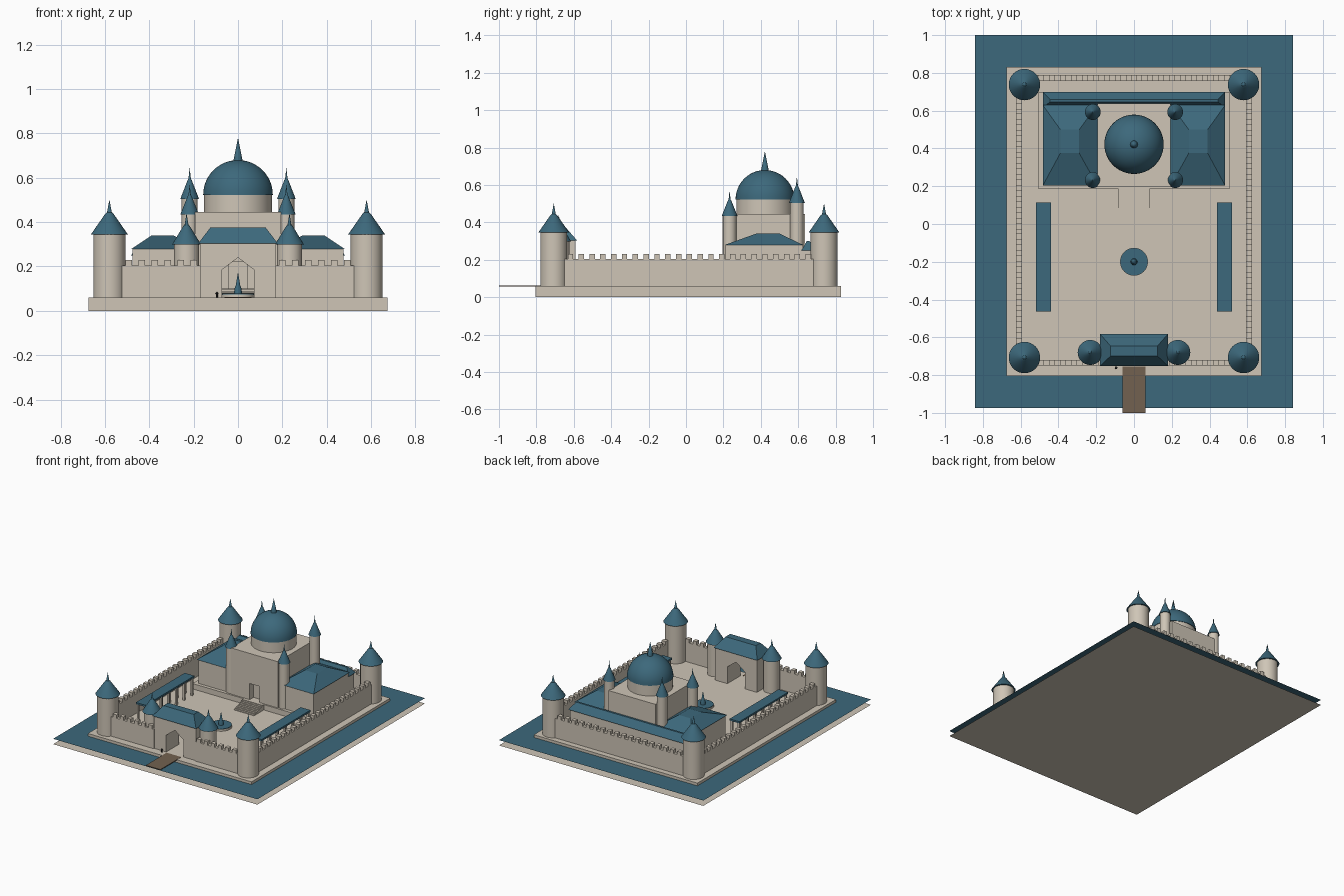
import bpy, bmesh, math

cube = bpy.data.objects.get("Cube")
if cube:
    bpy.data.objects.remove(cube, do_unlink=True)


def material(name, rgb):
    m = bpy.data.materials.new(name)
    m.use_nodes = True
    m.diffuse_color = (*rgb, 1)
    m.node_tree.nodes["Principled BSDF"].inputs["Base Color"].default_value = (*rgb, 1)
    return m


STONE = material("pale stone", (0.62, 0.56, 0.47))
BLUE = material("slate blue", (0.046, 0.14, 0.20))
WOOD = material("brown wood", (0.17, 0.12, 0.08))
DARK = material("dark iron", (0.02, 0.02, 0.02))


def finish(bm, name, mat, smooth=False):
    bmesh.ops.recalc_face_normals(bm, faces=bm.faces)
    mesh = bpy.data.meshes.new(name)
    bm.to_mesh(mesh)
    bm.free()
    mesh.materials.append(mat)
    ob = bpy.data.objects.new(name, mesh)
    bpy.context.collection.objects.link(ob)
    if smooth:
        bpy.ops.object.select_all(action='DESELECT')
        ob.select_set(True)
        bpy.context.view_layer.objects.active = ob
        bpy.ops.object.shade_smooth_by_angle(angle=math.radians(35))
    return ob


def add_box(bm, xs, ys, zs):
    v = [bm.verts.new((x, y, z)) for z in zs for x, y in
         zip((xs[0], xs[1], xs[1], xs[0]), (ys[0], ys[0], ys[1], ys[1]))]
    bm.faces.new(v[:4])
    bm.faces.new(v[4:])
    for i in range(4):
        j = (i + 1) % 4
        bm.faces.new((v[i], v[j], v[j + 4], v[i + 4]))
    return v


def box(name, mat, xs, ys, zs):
    bm = bmesh.new()
    add_box(bm, xs, ys, zs)
    return finish(bm, name, mat)


def hip_roof(name, xs, ys, zs, top_x, top_y):
    # box whose upper rectangle is drawn in
    bm = bmesh.new()
    v = add_box(bm, xs, ys, zs)
    for vert in v[4:]:
        vert.co.x = top_x[0] if vert.co.x == v[0].co.x else top_x[1]
        vert.co.y = top_y[0] if vert.co.y == v[0].co.y else top_y[1]
    return finish(bm, name, BLUE)


def plane(name, mat, xs, ys, z):
    bm = bmesh.new()
    bm.faces.new([bm.verts.new((x, y, z)) for x, y in
                  ((xs[0], ys[0]), (xs[1], ys[0]), (xs[1], ys[1]), (xs[0], ys[1]))])
    mesh = finish(bm, name, mat).data
    if mesh.polygons[0].normal.z < 0:
        mesh.flip_normals()


def lathe(name, mat, x, y, profile, sides=32):
    bm = bmesh.new()
    rings = []
    for r, z in profile:
        n = sides if r > 0 else 1
        rings.append([bm.verts.new((x + r * math.cos(math.tau * i / sides),
                                    y + r * math.sin(math.tau * i / sides), z)) for i in range(n)])
    for a, b in zip(rings, rings[1:]):
        for i in range(sides):
            j = (i + 1) % sides
            if len(b) == 1:
                bm.faces.new((a[i], a[j], b[0]))
            else:
                bm.faces.new((a[i], a[j], b[j], b[i]))
    for ring in (rings[0], rings[-1]):
        if len(ring) > 1:
            bm.faces.new(ring)
    return finish(bm, name, mat, True)


def prism(name, mat, outline, y0, y1):
    # x-z outline pushed along y
    bm = bmesh.new()
    face = bm.faces.new([bm.verts.new((x, y0, z)) for x, z in outline])
    ext = bmesh.ops.extrude_face_region(bm, geom=[face])
    for g in ext["geom"]:
        if isinstance(g, bmesh.types.BMVert):
            g.co.y = y1
    return finish(bm, name, mat)


def tower(name, x, y, r, top, roof_r, tip, base=0.06):
    h = tip - top
    lathe(name, STONE, x, y, [(r, base), (r, top)])
    lathe(name + "_roof", BLUE, x, y, [(roof_r, top - 0.005), (roof_r * 0.22, top + h * 0.58),
                                       (roof_r * 0.13, top + h * 0.62), (0, tip)])


def wall(name, start, end, fixed, along_x):
    # curtain wall with square merlons at an even pitch
    bm = bmesh.new()

    def piece(a, b, z0, z1):
        spans = ((a, b), fixed) if along_x else (fixed, (a, b))
        add_box(bm, *spans, (z0, z1))
    piece(start, end, 0.06, 0.205)
    count = round((end - start) / 0.057)
    pitch = (end - start) / count
    for i in range(count):
        a = start + (i + 0.25) * pitch
        piece(a, a + pitch / 2, 0.205, 0.23)
    finish(bm, name, STONE)


# ground, moat and terrace
plane("ground", STONE, (-0.843, 0.843), (-0.975, 1), 0)
plane("moat_water", BLUE, (-0.843, 0.843), (-0.975, 1), 0.04)
box("terrace", STONE, (-0.675, 0.675), (-0.805, 0.83), (0, 0.06))
box("bridge", WOOD, (-0.06, 0.06), (-1, -0.755), (0.057, 0.062))

# curtain walls and corner towers
wall("back_wall", -0.58, 0.58, (0.757, 0.788), True)
for side, s in (("left", 1), ("right", -1)):
    wall(side + "_wall", -0.704, 0.74, tuple(sorted((s * 0.592, s * 0.624))), False)
    a, b = sorted((s * 0.17, s * 0.58))
    wall(side + "_front_wall", a, b, (-0.75, -0.72), True)
    for end, y in (("front", -0.707), ("back", 0.738)):
        tower(f"{side}_{end}_tower", s * 0.58, y, 0.072, 0.35, 0.083, 0.502)
    tower(side + "_gate_tower", s * 0.232, -0.68, 0.056, 0.303, 0.066, 0.44)

# gatehouse with pointed passage
prism("gatehouse", STONE, [(-0.172, 0.06), (-0.072, 0.06), (-0.072, 0.185), (0, 0.24), (0.072, 0.185),
                           (0.072, 0.06), (0.172, 0.06), (0.172, 0.303), (-0.172, 0.303)], -0.743, -0.59)
hip_roof("gatehouse_roof", (-0.18, 0.18), (-0.752, -0.582), (0.303, 0.375), (-0.125, 0.125), (-0.7, -0.645))
lathe("gate_post", DARK, -0.095, -0.762, [(0.005, 0.06), (0.005, 0.075), (0.007, 0.08), (0, 0.086)], 8)

# palace plinth and entrance steps
box("palace_plinth", STONE, (-0.505, 0.505), (0.185, 0.7), (0.06, 0.1))
bm = bmesh.new()
STEPS = 8
for i in range(STEPS):
    add_box(bm, (-0.083, 0.083), (0.07 + 0.115 * i / STEPS, 0.185),
            (0.06 + 0.04 * i / STEPS, 0.06 + 0.04 * (i + 1) / STEPS))
finish(bm, "entrance_steps", STONE)

# main hall with recessed doorway
prism("hall_front", STONE, [(-0.194, 0.1), (-0.04, 0.1), (-0.04, 0.22), (0.04, 0.22), (0.04, 0.1),
                            (0.194, 0.1), (0.194, 0.445), (-0.194, 0.445)], 0.195, 0.24)
box("hall", STONE, (-0.194, 0.194), (0.24, 0.637), (0.1, 0.445))

# drum, dome and finial
lathe("dome_drum", STONE, 0, 0.422, [(0.153, 0.445), (0.153, 0.525)], 48)
dome = [(0.157 * math.cos(math.pi / 2 * i / 12), 0.523 + 0.157 * math.sin(math.pi / 2 * i / 12))
        for i in range(12)]
lathe("dome", BLUE, 0, 0.422, dome + [(0, 0.68)], 48)
lathe("dome_finial", BLUE, 0, 0.422, [(0.022, 0.67), (0.018, 0.69), (0, 0.78)], 12)

for side, s in (("left", 1), ("right", -1)):
    # palace wings
    span = sorted((s * 0.194, s * 0.475))
    box(side + "_wing", STONE, span, (0.21, 0.625), (0.1, 0.278))
    hip_roof(side + "_wing_roof", sorted((s * 0.194, s * 0.483)), (0.203, 0.63), (0.278, 0.34),
             sorted((s * 0.29, s * 0.39)), (0.375, 0.5))
    # minarets
    tower(side + "_front_minaret", s * 0.218, 0.233, 0.036, 0.44, 0.042, 0.572, 0.1)
    tower(side + "_back_minaret", s * 0.218, 0.593, 0.036, 0.51, 0.042, 0.647, 0.1)
    # courtyard arcades
    box(side + "_arcade_roof", BLUE, sorted((s * 0.439, s * 0.519)), (-0.463, 0.113), (0.19, 0.203))
    bm = bmesh.new()
    for x in (0.45, 0.508):
        for i in range(7):
            y = -0.45 + 0.55 * i / 6
            add_box(bm, sorted((s * x - 0.007, s * x + 0.007)), (y - 0.007, y + 0.007), (0.06, 0.19))
    finish(bm, side + "_arcade_posts", STONE)

# rear gallery
box("rear_gallery", STONE, (-0.475, 0.475), (0.625, 0.69), (0.1, 0.25))
hip_roof("rear_gallery_roof", (-0.483, 0.483), (0.618, 0.7), (0.25, 0.3), (-0.445, 0.445), (0.645, 0.66))

# courtyard fountain
lathe("fountain_basin", STONE, 0, -0.2, [(0.074, 0.06), (0.074, 0.074)])
lathe("fountain_water", BLUE, 0, -0.2, [(0.072, 0.074), (0.072, 0.077)])
lathe("fountain_spire", BLUE, 0, -0.2, [(0.018, 0.077), (0.016, 0.1), (0.01, 0.115), (0, 0.175)], 12)
